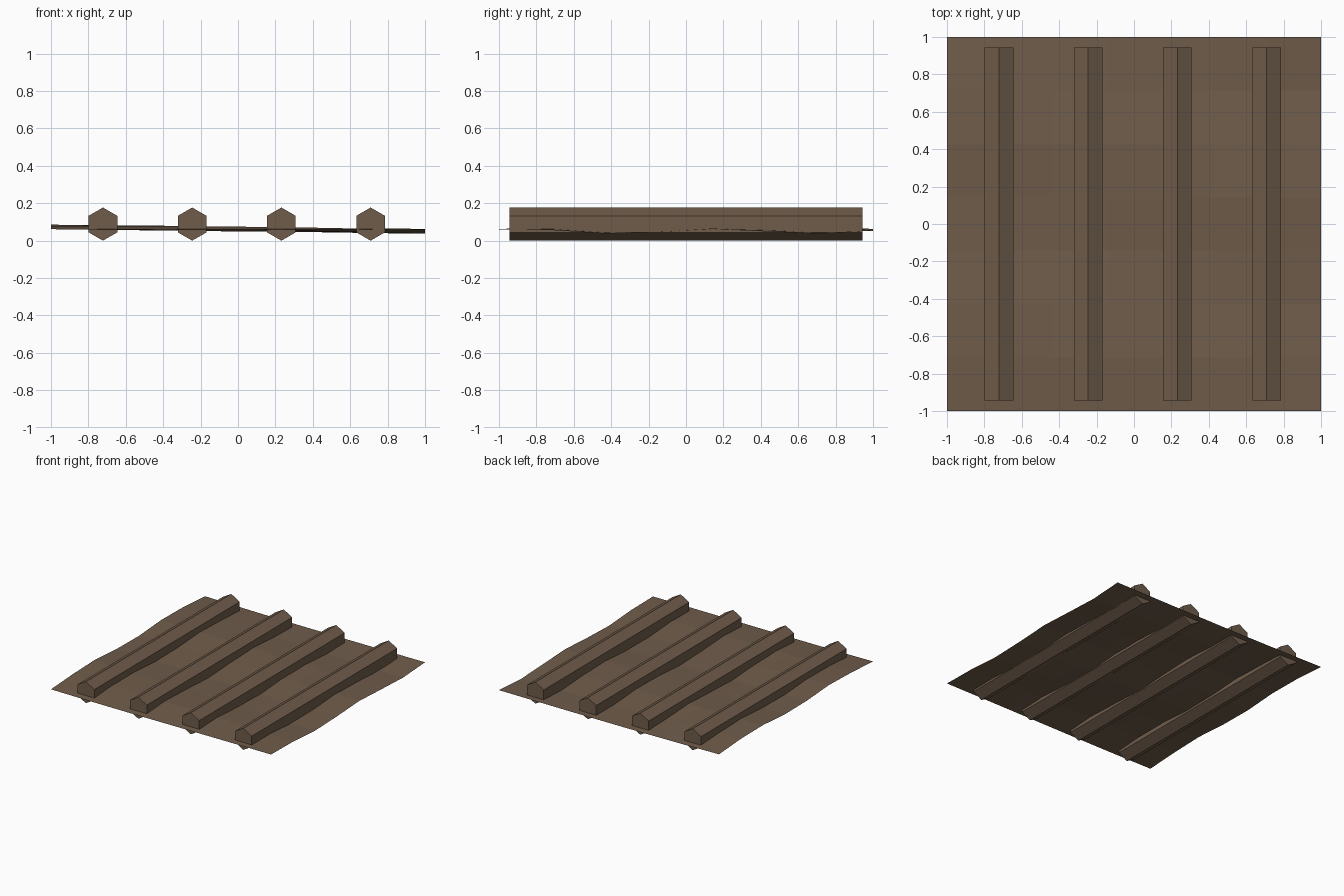
import bpy, math

if "Cube" in bpy.data.objects:
    bpy.data.objects.remove(bpy.data.objects["Cube"])

soil = bpy.data.materials.new("soil_brown")
soil.diffuse_color = (0.16, 0.108, 0.07, 1)
soil.use_nodes = True
soil.node_tree.nodes["Principled BSDF"].inputs["Base Color"].default_value = soil.diffuse_color

# Uneven ground sheet: 7 x 7 flat facets, gently rippled
bpy.ops.mesh.primitive_grid_add(x_subdivisions=7, y_subdivisions=7, size=2)
ground = bpy.context.object
ground.name = "soil_sheet"
ground.data.materials.append(soil)
for v in ground.data.vertices:
    x, y = v.co.x, v.co.y
    v.co.z = 0.062 - 0.012 * x + 0.013 * math.sin(6 * y + 1.17 * x - 0.54)

# Four hexagonal furrow ridges running front to back, point up
R = 0.0885
for i in range(4):
    bpy.ops.mesh.primitive_cylinder_add(vertices=6, radius=R, depth=1.888,
                                        location=(-0.722 + 0.477 * i, 0, R),
                                        rotation=(math.pi / 2, 0, 0))
    ridge = bpy.context.object
    ridge.name = f"furrow_ridge_{i + 1}"
    ridge.data.materials.append(soil)
